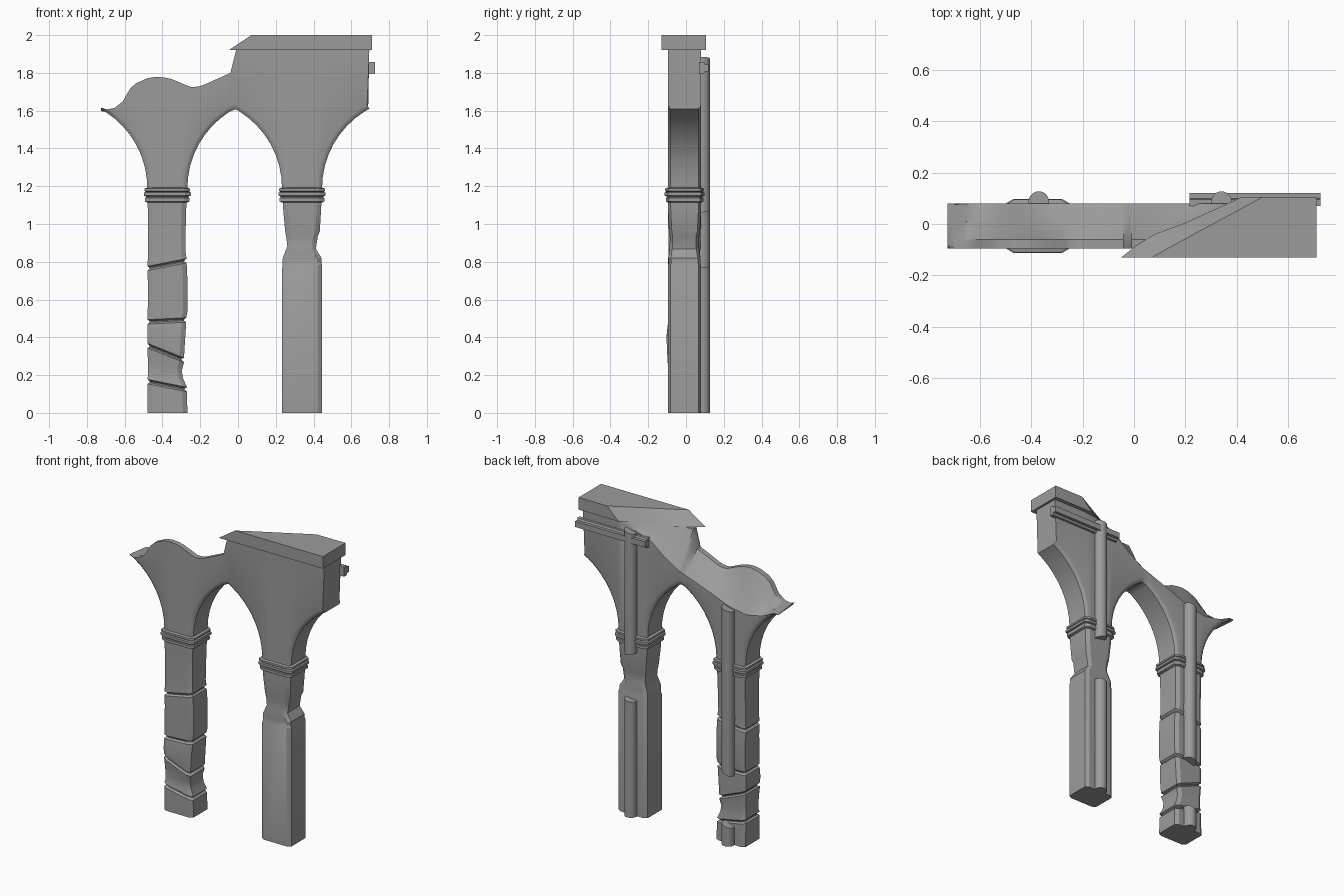
import bpy, bmesh, math
from math import sin, cos, pi, sqrt

old = bpy.data.objects.get("Cube")
if old:
    bpy.data.objects.remove(old, do_unlink=True)

stone = bpy.data.materials.new("grey_stone")
stone.use_nodes = True
GREY = (0.33, 0.33, 0.33, 1)
stone.diffuse_color = GREY
stone.node_tree.nodes["Principled BSDF"].inputs["Base Color"].default_value = GREY


def loft(name, rings):
    """Skin a list of equal-length point rings and close both ends."""
    bm = bmesh.new()
    loops = [[bm.verts.new(p) for p in ring] for ring in rings]
    n = len(loops[0])
    for a, b in zip(loops, loops[1:]):
        for i in range(n):
            j = (i + 1) % n
            bm.faces.new((a[i], a[j], b[j], b[i]))
    bm.faces.new(loops[0][::-1])
    bm.faces.new(loops[-1])
    bmesh.ops.recalc_face_normals(bm, faces=bm.faces)
    mesh = bpy.data.meshes.new(name)
    bm.to_mesh(mesh)
    bm.free()
    mesh.materials.append(stone)
    obj = bpy.data.objects.new(name, mesh)
    bpy.context.collection.objects.link(obj)
    bpy.ops.object.select_all(action="DESELECT")
    obj.select_set(True)
    bpy.context.view_layer.objects.active = obj
    bpy.ops.object.shade_smooth_by_angle(angle=math.radians(28))
    return obj


def profile(points, x):
    """Piecewise linear height at x."""
    for (xa, a), (xb, b) in zip(points, points[1:]):
        if x <= xb:
            return a + (b - a) * max(0, (x - xa) / (xb - xa))
    return points[-1][1]


FRONT, BACK, SPRING, R = -0.095, 0.08, 1.19, 0.478
PIERS = {"right": (-0.48, -0.268), "left": (0.233, 0.445)}
APEX = -0.018

# Broken wall with pointed arches
front_top = [(-0.725, 1.6), (-0.66, 1.615), (-0.625, 1.61), (-0.59, 1.7), (-0.54, 1.745),
             (-0.46, 1.78), (-0.37, 1.775), (-0.25, 1.725), (-0.2, 1.728), (-0.04, 1.8),
             (-0.01, 1.92), (0.695, 1.92)]
back_top = [(-0.725, 1.6), (-0.6, 1.56), (-0.5, 1.54), (-0.37, 1.56), (-0.25, 1.61),
            (0, 1.7), (0.1, 1.76), (0.2, 1.84), (0.35, 1.89), (0.45, 1.92), (0.695, 1.92)]


def underside(x):
    """Height of the arch and its normal, pointing into the wall."""
    for lo, hi in PIERS.values():
        if lo < x < hi:
            return SPRING, 0, 0
    if abs(x - APEX) < 0.001:
        return 1.605, 0, 1.3
    edges = [(lo, -1) for lo, hi in PIERS.values()] + [(hi, 1) for lo, hi in PIERS.values()]
    edge, side = min(edges, key=lambda e: abs(e[0] - x))
    dx = x - (edge + side * R)
    rise = sqrt(max(0, R * R - dx * dx))
    return SPRING + rise, dx / R, rise / R


def wall_ring(x):
    z, nx, nz = underside(x)
    zf = profile(front_top, x)
    zb = min(max(profile(back_top, x), z + 0.008), zf)
    zf = max(zf, z + 0.008)
    crest = min(BACK - 0.004, max(-0.06, -0.09 + 0.45 * x))
    mid = (crest + BACK) / 2
    zm = zb + 0.4 * (zf - zb) + 0.012 * sin(23 * x) * min(1, (zf - zb) * 8)

    def edge(y, c, top):
        return (x + nx * c, y, min(z + nz * c, top - 0.002))
    return [edge(FRONT, 0.024, zf), (x, FRONT, zf), (x, crest, zf), (x, mid, zm),
            (x, BACK, zb), edge(BACK, 0.024, zb), edge(BACK - 0.004, 0.012, zb),
            edge(BACK - 0.014, 0, zb), edge(FRONT + 0.014, 0, zf), edge(FRONT + 0.004, 0.012, zf)]


xs = {-0.725, APEX, 0.695, -0.01, -0.04}
for lo, hi in PIERS.values():
    xs |= {lo, hi} | {lo + (hi - lo) * k / 5 for k in range(1, 5)}
    for k in range(1, 9):
        reach = R * (1 - cos(k / 8.5 * 1.07))
        xs |= {lo - reach, hi + reach}
loft("broken_arch_wall", [wall_ring(x) for x in sorted(xs)])


# Piers and their collars, as stacked chamfered sections
def section(x0, x1, y0, y1, z, tilt=0, cx=0.024, cy=0.014):
    mid = (x0 + x1) / 2
    pts = [(x0 + cx, y0), (x1 - cx, y0), (x1, y0 + cy), (x1, y1 - cy),
           (x1 - cx, y1), (x0 + cx, y1), (x0, y1 - cy), (x0, y0 + cy)]
    return [(x, y, z + tilt * (x - mid)) for x, y in pts]


def pier(name, side, levels):
    """Levels give height, tilt, then inset at left, right, front and back."""
    lo, hi = PIERS[side]
    loft(name, [section(lo + a, hi - b, FRONT + f, BACK - k, z, t)
                for z, t, a, b, f, k in levels])


def crack(z, tilt, a, b, f):
    d = 0.012
    return [(z - d, tilt, a, b, f, 0.004), (z - 0.003, tilt, a + d, b + d, f + d, 0.014),
            (z + 0.003, tilt, a + d, b + d, f + d, 0.014), (z + d, tilt, a, b, f, 0.004)]


pier("cracked_pier", "right",
     [(0, 0, 0, 0, 0, 0)] + crack(0.145, -0.2, 0, 0.002, 0)
     + [(0.19, -0.1, 0.004, 0.022, 0.008, 0.01), (0.25, -0.3, 0.003, 0.03, 0.004, 0.008)]
     + crack(0.318, -0.4, 0, 0.018, -0.004)
     + [(0.4, -0.1, 0, 0.012, -0.008, 0.004)] + crack(0.487, 0.05, 0, 0.006, 0)
     + [(0.53, 0.05, 0.002, 0, 0, 0), (0.7, 0.1, 0.003, 0, 0, 0)]
     + crack(0.785, 0.2, 0, 0.004, 0)
     + [(0.84, 0.1, 0.004, 0.01, 0.003, 0.005), (1.05, 0, 0.003, 0.008, 0, 0),
        (SPRING, 0, 0, 0, 0, 0)])
pier("waisted_pier", "left",
     [(0, 0, 0, 0, 0, 0), (0.775, 0.1, 0, 0, 0, 0), (0.785, 0.1, 0.002, 0.004, 0.004, 0.003),
      (0.82, 0, 0.004, 0.002, 0.001, 0.004), (0.875, -0.1, 0.028, 0.033, 0.008, 0.012),
      (0.93, 0.1, 0.024, 0.022, 0.01, 0.012), (0.96, 0, 0.017, 0.012, 0.006, 0.006),
      (1.08, 0, 0.006, 0.005, 0, 0), (SPRING, 0, 0, 0, 0, 0)])

for side, (lo, hi) in PIERS.items():
    steps = [(1.115, 0.004), (1.12, 0.012), (1.137, 0.012), (1.14, 0.007), (1.146, 0.007),
             (1.15, 0.018), (1.166, 0.018), (1.17, 0.009), (1.175, 0.015), (1.187, 0.015),
             (1.192, 0.002)]
    loft(side + "_pier_collar",
         [section(lo - g, hi + g, FRONT - g, BACK + g, z, 0, 0.03, 0.018) for z, g in steps])


# Broken half columns on the back
def half_column(name, x, z0, z1, tilt0=0, tilt1=0):
    r, n = 0.04, 20
    rings = []
    for z, tilt in ((z0, tilt0), (z1, tilt1)):
        rings.append([(x + r * cos(2 * pi * i / n), 0.087 + r * sin(2 * pi * i / n),
                       z + tilt * r * cos(2 * pi * i / n)) for i in range(n)])
    loft(name, rings)


half_column("left_column_base", 0.34, 0, 0.765, 0, 0.15)
half_column("left_column_shaft", 0.34, 1.07, 1.875, -0.2, 0.25)
half_column("right_column_base", -0.37, 0, 0.13, 0, 0.3)
half_column("right_column_shaft", -0.37, 0.47, 1.555, 0.3, 0.3)

# Coping slab, broken along a diagonal
coping_bottom = [(-0.05, -0.13), (0.71, -0.13), (0.71, 0.105), (0.42, 0.105),
                 (0.2, 0.005), (0.08, -0.04), (0.0, -0.09)]
coping_top = [(0.07, -0.13), (0.71, -0.13), (0.71, 0.105), (0.5, 0.105),
              (0.39, 0.045), (0.25, -0.03), (0.14, -0.09)]
loft("broken_coping", [[(x, y, z) for x, y in outline]
                       for outline, z in ((coping_bottom, 1.92), (coping_top, 2.0))])

# String course on the back, with a short return past the end
course = [(0.07, 1.795), (0.095, 1.795), (0.1, 1.808), (0.12, 1.808),
          (0.12, 1.845), (0.1, 1.845), (0.095, 1.858), (0.07, 1.858)]
loft("string_course", [[(x, y, z) for y, z in course] for x in (0.215, 0.725)])
